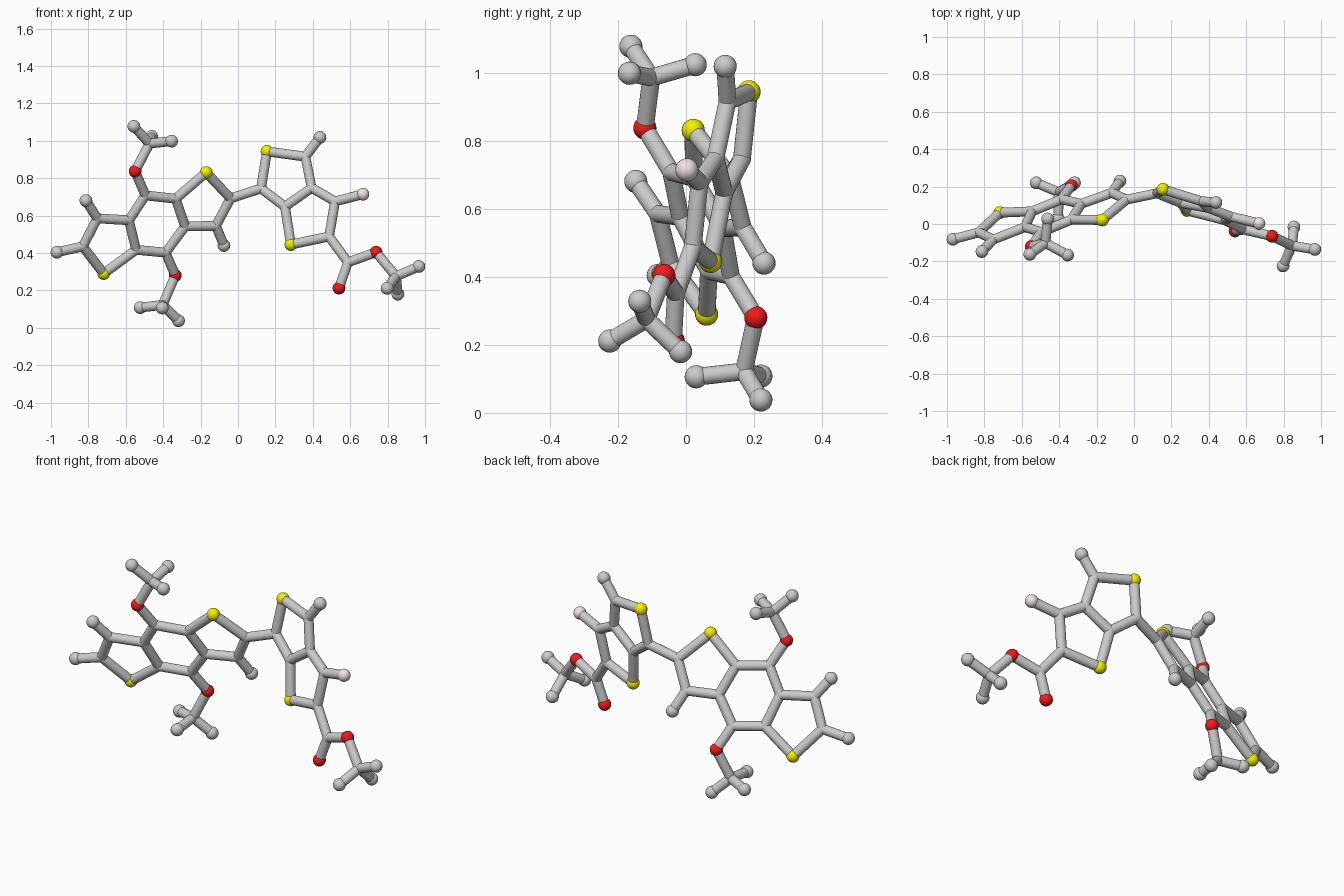
import bpy, bmesh
from mathutils import Vector, Matrix

if "Cube" in bpy.data.objects:
    bpy.data.objects.remove(bpy.data.objects["Cube"])

STICK, JOINT, BALL = 0.026, 0.0265, 0.034


def left(x, z):   # plane of the three fused left rings
    return Vector((x, 0.452 + 0.366 * x - 0.444 * z, z))


def right(x, z):  # plane of the two fused right rings
    return Vector((x, 0.0856 - 0.288 * x + 0.153 * z, z))


# atom positions
P = {
    # left ring system
    "S1": left(-.718, .29), "Ca": left(-.83, .435), "Cb": left(-.752, .585),
    "Cc": left(-.583, .575), "Cd": left(-.545, .417), "Ce": left(-.495, .708),
    "Cf": left(-.333, .69), "Cg": left(-.283, .542), "Ch": left(-.387, .402),
    "S2": left(-.17, .83), "Ci": left(-.04, .692), "Cj": left(-.118, .545),
    "Ha": left(-.968, .404), "Hb": left(-.813, .68), "Hj": left(-.075, .44),
    "O1": left(-.55, .837), "O2": left(-.335, .28),
    # right ring system
    "Ck": right(.123, .745), "S3": right(.155, .943), "Cl": right(.36, .915),
    "Cm": right(.394, .748), "Cn": right(.251, .648), "S4": right(.283, .445),
    "Co": right(.487, .488), "Cp": right(.519, .676), "F1": right(.668, .714),
    "Hl": right(.438, 1.018), "Cq": right(.588, .35), "O3": right(.54, .212),
    "O4": right(.738, .404),
    # end groups
    "Cr": Vector((.845, -.116, .275)), "Hr1": Vector((.967, -.136, .328)),
    "Hr2": Vector((.797, -.224, .211)), "Hr3": Vector((.855, -.016, .18)),
    "Cs": Vector((-.473, -.102, .985)), "Hs1": Vector((-.557, -.162, 1.077)),
    "Hs2": Vector((-.355, -.166, .998)), "Hs3": Vector((-.462, .027, 1.023)),
    "Ct": Vector((-.403, .17, .122)), "Ht1": Vector((-.523, .22, .108)),
    "Ht2": Vector((-.318, .22, .038)), "Ht3": Vector((-.405, .03, .106)),
}

# chains of bonded atoms
CHAINS = {
    "left_ring_sticks": ["S1 Ca Cb Cc Cd S1", "Cc Ce Cf Cg Ch Cd", "Cf S2 Ci Cj Cg",
                         "Ca Ha", "Cb Hb", "Cj Hj"],
    "linking_stick": ["Ci Ck"],
    "right_ring_sticks": ["Ck S3 Cl Cm Cn Ck", "Cn S4 Co Cp Cm", "Cp F1", "Cl Hl"],
    "upper_branch_sticks": ["Ce O1 Cs Hs1", "Hs2 Cs Hs3"],
    "lower_branch_sticks": ["Ch O2 Ct Ht1", "Ht2 Ct Ht3"],
    "end_branch_sticks": ["Co Cq O4 Cr Hr1", "Cq O3", "Hr2 Cr Hr3"],
}


def finish(bm, name, color=None):
    me = bpy.data.meshes.new(name)
    for f in bm.faces:
        f.smooth = True
    bm.to_mesh(me)
    bm.free()
    ob = bpy.data.objects.new(name, me)
    bpy.context.collection.objects.link(ob)
    if color:
        mat = bpy.data.materials.new(name + "_color")
        mat.diffuse_color = (*color, 1)
        mat.use_nodes = True
        mat.node_tree.nodes["Principled BSDF"].inputs["Base Color"].default_value = mat.diffuse_color
        me.materials.append(mat)


def sticks(name, chains):
    bm = bmesh.new()
    for chain in chains:
        ids = chain.split()
        for i, j in zip(ids, ids[1:]):
            a, b = P[i], P[j]
            rot = (b - a).to_track_quat('Z', 'Y').to_matrix().to_4x4()
            bmesh.ops.create_cone(bm, cap_ends=False, segments=20, radius1=STICK,
                                  radius2=STICK, depth=(b - a).length,
                                  matrix=Matrix.Translation((a + b) / 2) @ rot)
    finish(bm, name)


def balls(name, letter, radius, color=None):
    bm = bmesh.new()
    for key, p in P.items():
        if key[0] == letter:
            bmesh.ops.create_uvsphere(bm, u_segments=20, v_segments=14, radius=radius,
                                      matrix=Matrix.Translation(p))
    finish(bm, name, color)


# connecting rods
for name, chains in CHAINS.items():
    sticks(name, chains)

# joints and balls by kind
balls("joint_balls", "C", JOINT)
balls("end_balls", "H", BALL)
balls("yellow_balls", "S", BALL, (0.9, 0.88, 0.0))
balls("red_balls", "O", BALL, (0.9, 0.01, 0.01))
balls("pink_ball", "F", BALL, (0.88, 0.76, 0.78))
